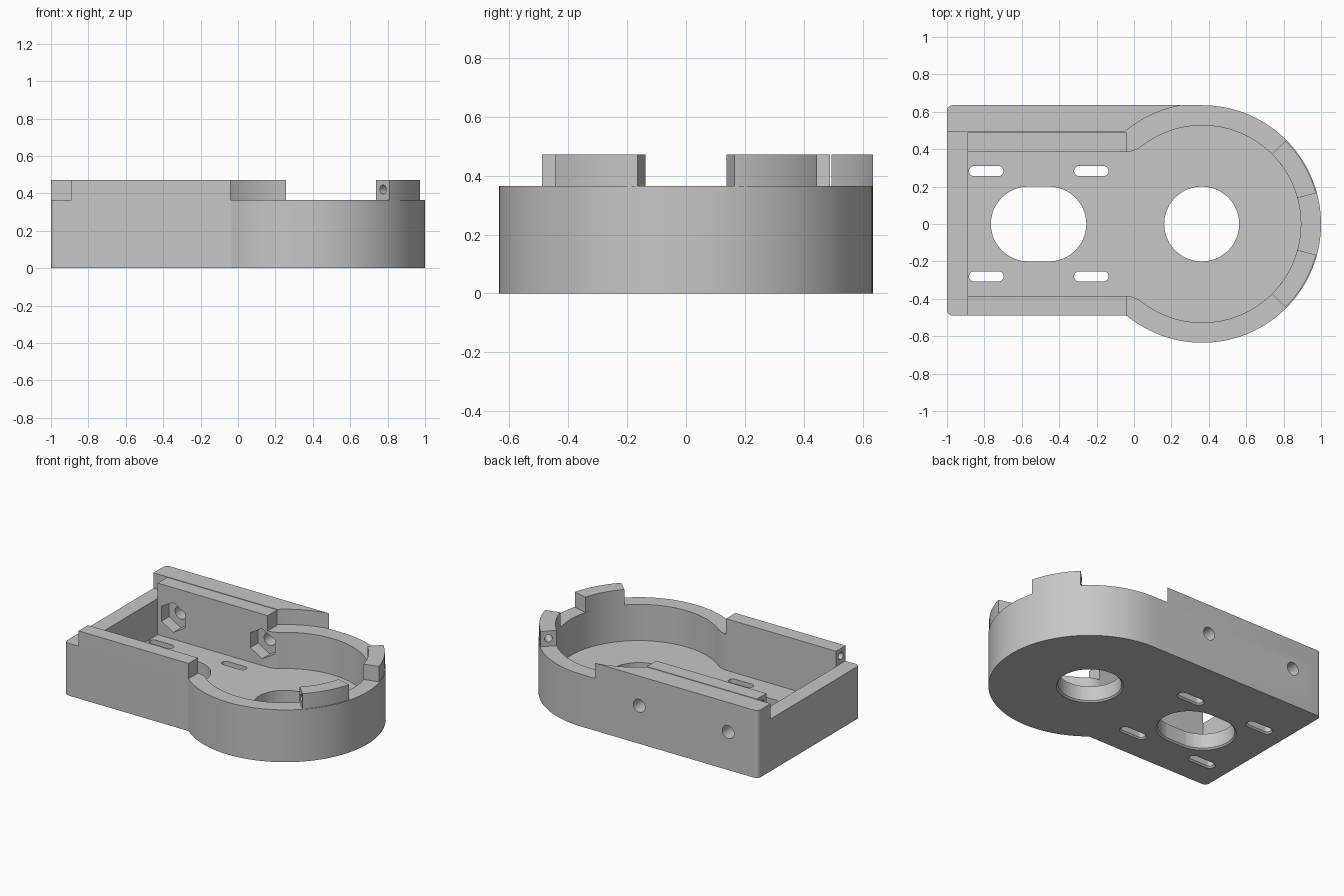
import bpy
import bmesh
from math import sin, cos, pi, radians, asin, atan2, sqrt, degrees
from mathutils import Matrix, Vector

old = bpy.data.objects.get("Cube")
if old:
    bpy.data.objects.remove(old, do_unlink=True)

grey = bpy.data.materials.new("plain grey")
grey.use_nodes = True
grey.diffuse_color = (0.57, 0.57, 0.57, 1)
grey.node_tree.nodes["Principled BSDF"].inputs["Base Color"].default_value = (0.57, 0.57, 0.57, 1)

# Main dimensions
CX, R_OUT, R_IN = 0.365, 0.635, 0.527
BACK, FRONT, CAVITY = 0.635, -0.489, 0.385
RIM, TOP, FLOOR = 0.365, 0.472, 0.112
END_IN, RAIL_END = -0.89, -0.04


def arc(x, y, r, a, b, n=24):
    """Points on an arc from angle a to b in degrees."""
    angles = [radians(a + (b - a) * i / n) for i in range(n + 1)]
    return [(x + r * cos(t), y + r * sin(t)) for t in angles]


def prism(name, outline, z0, z1, matrix=None, upper=None):
    """Solid between an outline at z0 and the same (or another) one at z1."""
    bm = bmesh.new()
    low = [bm.verts.new((x, y, z0)) for x, y in outline]
    high = [bm.verts.new((x, y, z1)) for x, y in upper or outline]
    bm.faces.new(low)
    bm.faces.new(high)
    for i in range(len(low)):
        bm.faces.new((low[i - 1], low[i], high[i], high[i - 1]))
    bmesh.ops.recalc_face_normals(bm, faces=bm.faces)
    if matrix:
        bm.transform(matrix)
    mesh = bpy.data.meshes.new(name)
    bm.to_mesh(mesh)
    bm.free()
    mesh.materials.append(grey)
    obj = bpy.data.objects.new(name, mesh)
    bpy.context.collection.objects.link(obj)
    return obj


def rod(start, direction, radius, length, sides=24):
    """Cutter rod starting at a point and running along a direction."""
    turn = Vector(direction).to_track_quat('Z', 'Y').to_matrix().to_4x4()
    ring = arc(0, 0, radius, 90, 450, sides)[:-1]
    return prism("cutter", ring, 0, length, Matrix.Translation(start) @ turn)


def select(obj):
    bpy.ops.object.select_all(action='DESELECT')
    obj.select_set(True)
    bpy.context.view_layer.objects.active = obj


def cut(obj, cutters):
    select(obj)
    for c in cutters:
        mod = obj.modifiers.new("cut", 'BOOLEAN')
        mod.operation, mod.solver, mod.object = 'DIFFERENCE', 'EXACT', c
        bpy.ops.object.modifier_apply(modifier=mod.name)
        bpy.data.objects.remove(c, do_unlink=True)


def slot(x, y, d, r):
    """Round-ended outline with arc centres d either side of x."""
    return arc(x + d, y, r, -90, 90) + arc(x - d, y, r, 90, 270)


def floor_cutters(x, y, d, r):
    """Opening through the floor with a small chamfer underneath."""
    return [prism("cutter", slot(x, y, d, r), -1, 0.2),
            prism("cutter", slot(x, y, d, r + 0.02), -0.01, 0.015,
                  upper=slot(x, y, d, r - 0.005))]


def blend(y, radius, r):
    """Fillet centre x and its angle towards the lobe centre."""
    dx = sqrt((radius + r) ** 2 - (y + r) ** 2)
    return CX - dx, degrees(atan2(y + r, dx))


# Housing: round lobe blended into an offset rectangular body
corner, neck = 0.03, 0.035
neck_x, neck_a = blend(-FRONT, R_OUT, neck)
outline = arc(CX, 0, R_OUT, 90, neck_a - 180, 72)
outline += arc(neck_x, FRONT - neck, neck, neck_a, 90, 8)[1:]
outline += arc(-1 + corner, FRONT + corner, corner, 270, 180, 6)
outline += arc(-1 + corner, BACK - corner, corner, 180, 90, 6)
housing = prism("housing", outline, 0, RIM)

# Cavity with rounded shoulders where the channel meets the lobe
round_r = 0.14
round_x, round_a = blend(CAVITY, R_IN, round_r)
shoulder = arc(round_x, CAVITY + round_r, round_r, -90, -round_a, 12)[:-1]
cavity = [(END_IN, CAVITY)] + shoulder
cavity += arc(CX, 0, R_IN, 180 - round_a, round_a - 180, 72)
cavity += [(x, -y) for x, y in reversed(shoulder)] + [(END_IN, -CAVITY)]
cutters = [prism("cutter", cavity, FLOOR, 1)]

# Floor openings: two large ones and four adjustment slots
cutters += floor_cutters(CX - 0.003, 0, 0.0005, 0.2)
cutters += floor_cutters(-0.51, 0, 0.055, 0.2)
for x in (-0.79, -0.228):
    for y in (-0.28, 0.283):
        cutters += floor_cutters(x, y, 0.065, 0.027)

# Screw holes through the back wall, with hexagonal nut pockets inside
for x in (-0.77, -0.083):
    cutters.append(rod((x, 0.3, 0.265), (0, 1, 0), 0.045, 0.5))
    cutters.append(rod((x, 0.3, 0.265), (0, 1, 0), 0.105, 0.17, 6))
cut(housing, cutters)
parts = [housing]

# Raised back guide, ending in a curve around the lobe
R_GUIDE, guide_y = 0.644, 0.495
a0 = 180 - degrees(asin(guide_y / R_GUIDE))
a1 = 180 - degrees(asin(BACK / R_GUIDE))
guide = [(-1, guide_y)] + arc(CX, 0, R_GUIDE, a0, a1, 16)
guide += arc(-1 + corner, BACK - corner, corner, 90, 180, 6)
parts.append(prism("back_guide", guide, RIM, TOP))

# Rails and lobe clips on both sides, each with a small pin hole
for side, label in ((-1, "front"), (1, "back")):
    y0, y1 = side * CAVITY, side * -FRONT
    rail = prism(label + "_rail", [(END_IN, y0), (RAIL_END, y0), (RAIL_END, y1), (END_IN, y1)], RIM, TOP)
    cut(rail, [rod((END_IN - 0.05, (y0 + y1) / 2, 0.42), (1, 0, 0), 0.025, 0.25, 16)])

    ring = arc(CX, 0, R_OUT - 0.005, side * 15.2, side * 45)
    ring += arc(CX, 0, R_IN, side * 45, side * 15.2)
    clip = prism(label + "_clip", ring, RIM, TOP)
    t = side * pi / 4
    along = Vector((sin(pi / 4), -side * cos(pi / 4), 0))
    mouth = Vector((CX + 0.58 * cos(t), 0.58 * sin(t), 0.42))
    cut(clip, [rod(mouth - along * 0.05, along, 0.025, 0.2, 16)])
    parts += [rail, clip]

for obj in parts:
    select(obj)
    bpy.ops.object.shade_smooth_by_angle(angle=radians(30))
